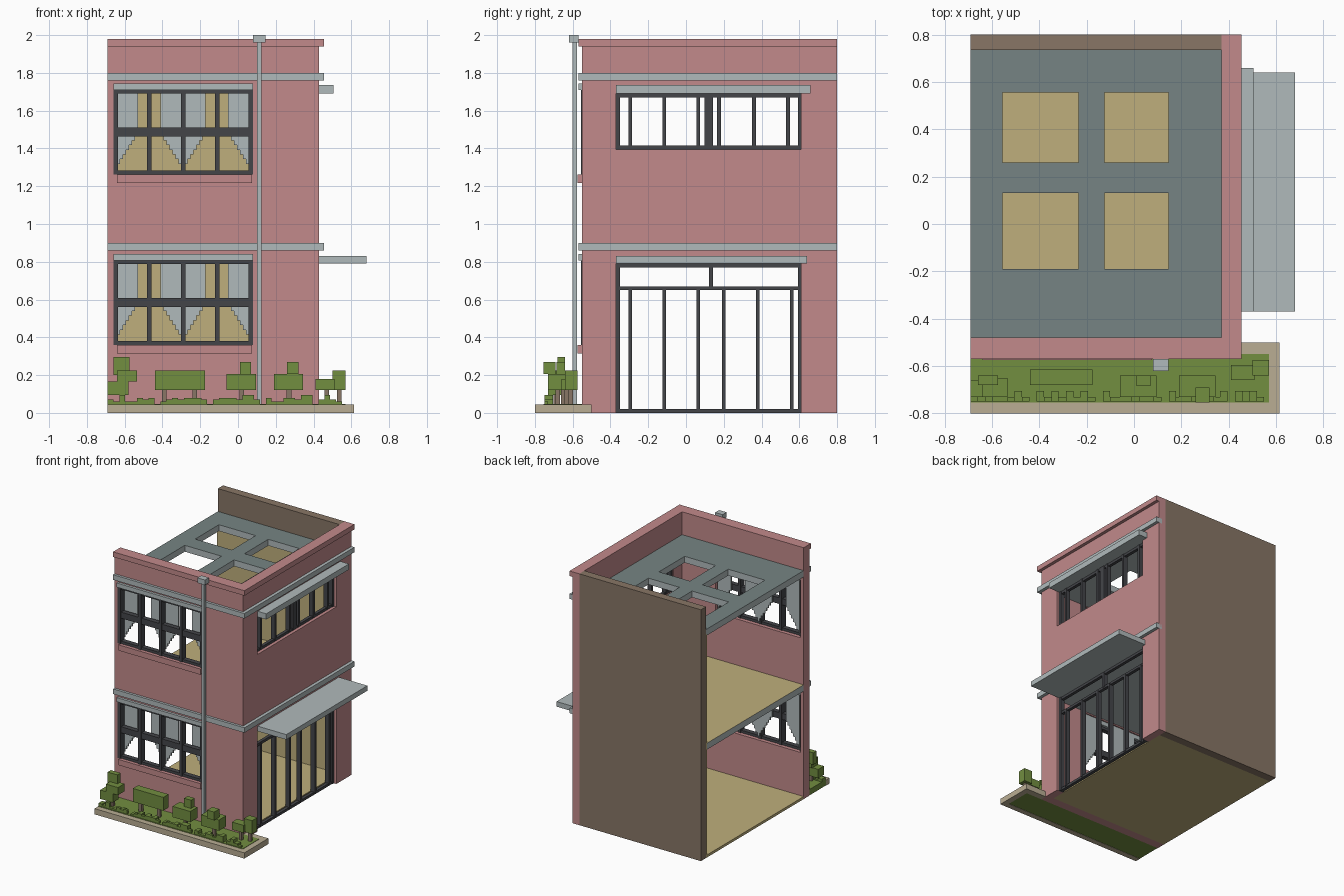
import bpy, bmesh, random
from mathutils import Vector

cube = bpy.data.objects.get("Cube")
if cube:
    bpy.data.objects.remove(cube, do_unlink=True)
random.seed(4)


def material(name, rgb):
    lin = [((c / 255 + 0.055) / 1.055) ** 2.4 for c in rgb] + [1.0]
    m = bpy.data.materials.new(name)
    m.use_nodes = True
    m.diffuse_color = lin
    m.node_tree.nodes["Principled BSDF"].inputs["Base Color"].default_value = lin
    return m


PINK = material("pink plaster", (194, 138, 139))
GREY = material("pale grey", (176, 186, 187))
ROOF = material("slate roof", (118, 132, 131))
TAN = material("ochre", (191, 175, 124))
BROWN = material("brown wall", (136, 118, 102))
DARK = material("charcoal frame", (68, 69, 73))
GREEN = material("leaf green", (114, 142, 64))
KERB = material("kerb stone", (186, 174, 148))


def prism(name, outline, offset, mat):
    """Extrude a flat outline of 3D points along an offset."""
    bm = bmesh.new()
    face = bm.faces.new([bm.verts.new(p) for p in outline])
    ext = bmesh.ops.extrude_face_region(bm, geom=[face])["geom"]
    bmesh.ops.translate(bm, vec=Vector(offset),
                        verts=[g for g in ext if isinstance(g, bmesh.types.BMVert)])
    bmesh.ops.recalc_face_normals(bm, faces=bm.faces[:])
    me = bpy.data.meshes.new(name)
    bm.to_mesh(me)
    bm.free()
    me.materials.append(mat)
    ob = bpy.data.objects.new(name, me)
    bpy.context.scene.collection.objects.link(ob)
    return ob


def box(name, x, y, z, mat):
    pts = [(x[0], y[0], z[0]), (x[1], y[0], z[0]), (x[1], y[1], z[0]), (x[0], y[1], z[0])]
    return prism(name, pts, (0, 0, z[1] - z[0]), mat)


def cut(ob, holes):
    """Cut box-shaped openings out of an object."""
    for x, y, z in holes:
        cutter = box("cutter", x, y, z, ob.data.materials[0])
        cutter.hide_render = True
        mod = ob.modifiers.new("opening", "BOOLEAN")
        mod.operation = "DIFFERENCE"
        mod.solver = "EXACT"
        mod.object = cutter
        bpy.context.view_layer.objects.active = ob
        bpy.ops.object.modifier_apply(modifier=mod.name)
        bpy.data.objects.remove(cutter, do_unlink=True)


def top_colour(ob, mat):
    """Give upward faces a second colour."""
    ob.data.materials.append(mat)
    for p in ob.data.polygons:
        if p.normal.z > 0.5:
            p.material_index = 1


LEFT, BACK = -0.69, 0.80


def corner_band(name, out, inn, z, mat):
    """L-shaped band running along the front and the right side."""
    (ox, oy), (ix, iy) = out, inn
    pts = [(LEFT, oy), (ox, oy), (ox, BACK), (ix, BACK), (ix, iy), (LEFT, iy)]
    return prism(name, [(a, b, z[0]) for a, b in pts], (0, 0, z[1] - z[0]), mat)


# Walls with openings
walls = corner_band("outer_walls", (0.43, -0.55), (0.37, -0.48), (0, 1.94), PINK)
WX = (-0.66, 0.08)
DY = (-0.37, 0.61)
cut(walls, [
    (WX, (-0.7, -0.4), (0.36, 0.84)),
    (WX, (-0.7, -0.4), (1.263, 1.743)),
    ((0.3, 0.6), DY, (-0.1, 0.83)),
    ((0.3, 0.6), DY, (1.395, 1.735)),
])
corner_band("parapet_cap", (0.455, -0.57), (0.37, -0.48), (1.94, 1.98), PINK)
for name, z in (("lower_trim", 0.86), ("upper_trim", 1.76)):
    corner_band(name, (0.455, -0.57), (0.40, -0.52), (z, z + 0.04), GREY)
box("back_wall", (LEFT, 0.37), (0.735, BACK), (0, 1.98), BROWN)
box("back_wall_lining", (LEFT, 0.37), (0.727, 0.735), (0.02, 1.76), TAN)

# Floors and roof with four skylight openings
SX, SY = (LEFT, 0.37), (-0.48, 0.735)
box("ground_floor", SX, SY, (0, 0.02), TAN)
top_colour(box("upper_floor", SX, SY, (0.85, 0.9), GREY), TAN)
roof = box("roof_slab", SX, SY, (1.75, 1.80), GREY)
cut(roof, [(x, y, (1.6, 1.9)) for x in ((-0.555, -0.235), (-0.125, 0.145))
           for y in ((-0.19, 0.13), (0.26, 0.555))])
top_colour(roof, ROOF)

# Front windows: frame, lintel, sill and tied-back curtains
for label, z0 in (("lower", 0.36), ("upper", 1.263)):
    z1 = z0 + 0.447
    FY = (-0.555, -0.505)
    for i in range(5):
        x = -0.648 + i * 0.179
        w = 0.012
        box(f"{label}_front_mullion_{i}", (x - w, x + w), FY, (z0, z1), DARK)
    for part, a, b in (("bottom", z0, z0 + 0.02), ("middle", z0 + 0.2, z0 + 0.248),
                       ("top", z1 - 0.02, z1)):
        box(f"{label}_front_rail_{part}", WX, (-0.548, -0.51), (a, b), DARK)
    box(f"{label}_front_lintel", WX, (-0.57, -0.49), (z1, z1 + 0.033), GREY)
    box(f"{label}_front_sill", (-0.64, 0.075), (-0.575, -0.54), (z0 - 0.045, z0), PINK)
    for i, c in enumerate((-0.47, -0.113)):
        for side in (-1, 1):
            prof = [(0.178, z1), (0.06, z1)]
            steps = 8
            for k in range(steps):
                d = 0.06 + 0.11 * k / (steps - 1)
                zt = z0 + 0.23 - 0.2 * k / steps
                prof += [(d, zt), (d, zt - 0.2 / steps)]
            prof = prof[:2] + prof[3:] + [(0.178, z0 + 0.03)]
            prism(f"{label}_curtain_{i}_{'left' if side > 0 else 'right'}",
                  [(c + side * d, -0.495, z) for d, z in prof], (0, 0.01, 0), GREY)

# Sliding doors and side window
FX = (0.375, 0.41)


def side_frame(label, posts, rails, z):
    for i, (y, w) in enumerate(posts):
        box(f"{label}_post_{i}", FX, (y - w, y + w), z, DARK)
    for i, (a, b) in enumerate(rails):
        box(f"{label}_rail_{i}", (0.38, 0.405), DY, (a, b), DARK)


P = 0.01
side_frame("door", [(y, P) for y in (-0.295, -0.115, 0.065, 0.2, 0.38, 0.56)],
           [(0, 0.02), (0.65, 0.67), (0.77, 0.79)], (0.01, 0.66))
box("door_top_post", FX, (0.123, 0.143), (0.66, 0.78), DARK)
side_frame("side_window", [(-0.295, P), (-0.115, P), (0.065, P), (0.12, 0.022),
                           (0.175, P), (0.36, P), (0.54, P)],
           [(1.395, 1.415), (1.67, 1.69)], (1.4, 1.69))
for label, z in (("door", (0, 0.79)), ("side_window", (1.395, 1.69))):
    box(label + "_jamb_front", FX, (-0.37, -0.35), z, DARK)
    box(label + "_jamb_back", FX, (0.592, 0.61), z, DARK)

# Canopies
box("door_canopy_inset", (0.372, 0.43), DY, (0.79, 0.83), GREY)
box("door_canopy", (0.43, 0.68), (-0.37, 0.64), (0.79, 0.83), GREY)
box("window_canopy_inset", (0.372, 0.43), DY, (1.69, 1.735), GREY)
box("window_canopy", (0.43, 0.505), (-0.37, 0.66), (1.69, 1.735), GREY)

# Rain pipe
box("rain_pipe", (0.10, 0.124), (-0.60, -0.576), (0.04, 1.97), GREY)
box("rain_pipe_head", (0.08, 0.145), (-0.62, -0.57), (1.96, 2.0), GREY)

# Planting bed
kerb = [(LEFT, -0.80), (0.615, -0.80), (0.615, -0.50), (0.43, -0.50),
        (0.43, -0.55), (0.57, -0.55), (0.57, -0.755), (LEFT, -0.755)]
prism("kerb", [(x, y, 0) for x, y in kerb], (0, 0, 0.045), KERB)
box("lawn", (LEFT, 0.57), (-0.755, -0.55), (0.002, 0.048), GREEN)
for i in range(40):
    if i % 9 != 8:
        x = LEFT + i * 0.031
        h = random.choice((0.06, 0.07, 0.08, 0.095))
        box(f"grass_tuft_{i}", (x, x + 0.031), (-0.75, random.choice((-0.73, -0.705))),
            (0.045, h), GREEN)

# Blocky shrubs
shrubs = [
    ((-0.66, -0.575), (-0.68, -0.64), (0.20, 0.295)),
    ((-0.64, -0.535), (-0.73, -0.65), (0.165, 0.225)),
    ((-0.69, -0.58), (-0.73, -0.66), (0.095, 0.165)),
    ((-0.44, -0.175), (-0.68, -0.615), (0.12, 0.225)),
    ((-0.06, 0.095), (-0.73, -0.64), (0.12, 0.205)),
    ((0.01, 0.07), (-0.685, -0.64), (0.205, 0.27)),
    ((0.19, 0.345), (-0.73, -0.64), (0.12, 0.205)),
    ((0.26, 0.32), (-0.755, -0.69), (0.205, 0.27)),
    ((0.41, 0.51), (-0.66, -0.595), (0.12, 0.18)),
    ((0.50, 0.57), (-0.64, -0.575), (0.12, 0.225)),
]
for i, s in enumerate(shrubs):
    box(f"shrub_{i}", *s, GREEN)
for i, (x, y) in enumerate(((-0.61, -0.69), (-0.39, -0.65), (-0.23, -0.65), (0.02, -0.68),
                            (0.27, -0.68), (0.47, -0.63), (0.535, -0.61))):
    box(f"shrub_trunk_{i}", (x - 0.012, x + 0.012), (y - 0.012, y + 0.012),
        (0.04, 0.13), BROWN)
